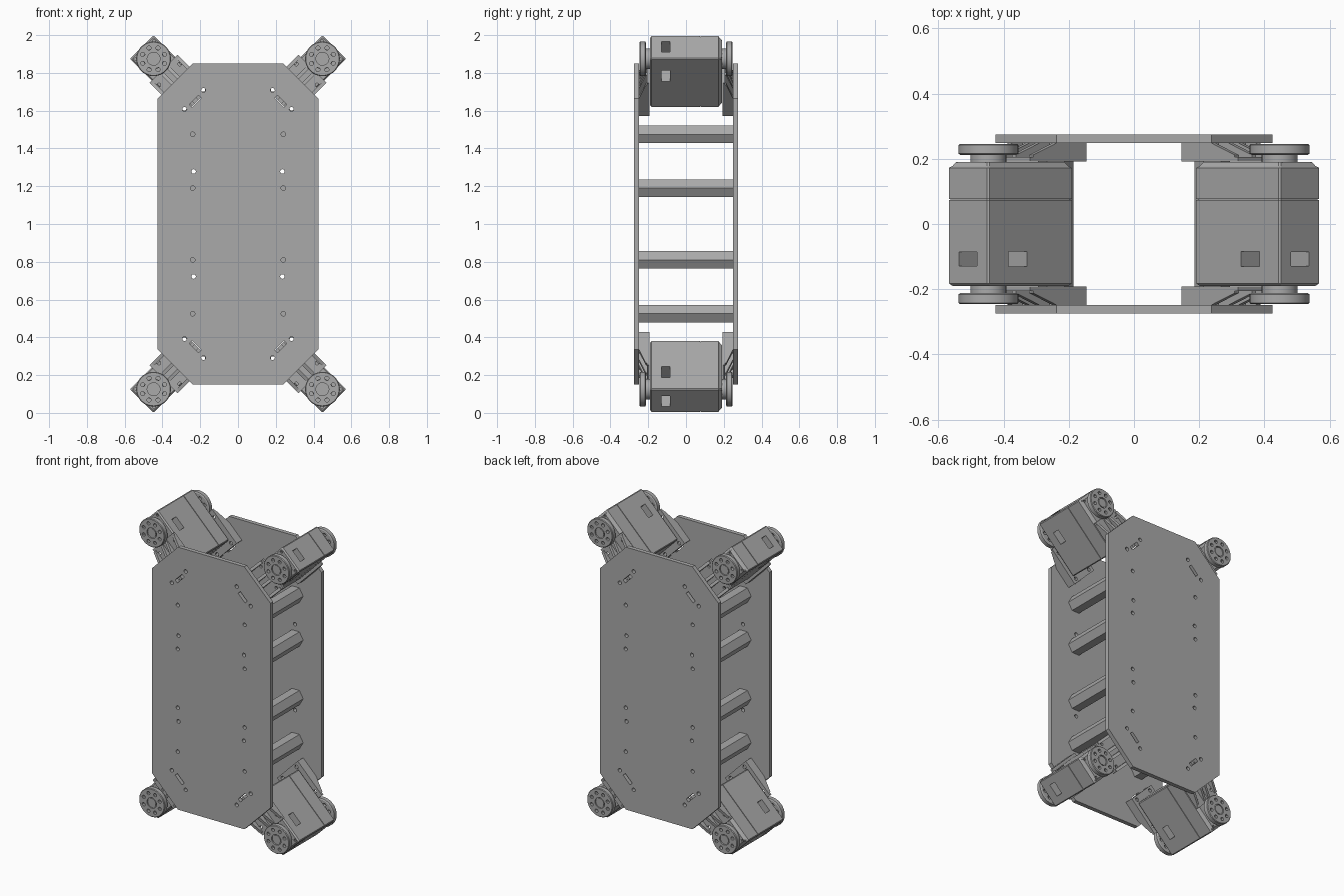
import bpy, bmesh, math
from mathutils import Matrix, Vector

if "Cube" in bpy.data.objects:
    bpy.data.objects.remove(bpy.data.objects["Cube"])

grey = bpy.data.materials.new("plain_grey")
grey.use_nodes = True
GREY = (0.4, 0.4, 0.4, 1)
grey.diffuse_color = GREY
grey.node_tree.nodes["Principled BSDF"].inputs["Base Color"].default_value = GREY


def finish(name, bm):
    bmesh.ops.recalc_face_normals(bm, faces=bm.faces)
    me = bpy.data.meshes.new(name)
    bm.to_mesh(me)
    bm.free()
    me.materials.append(grey)
    ob = bpy.data.objects.new(name, me)
    bpy.context.collection.objects.link(ob)
    return ob


def box(bm, x0, x1, y0, y1, z0, z1):
    m = Matrix.Translation(((x0 + x1) / 2, (y0 + y1) / 2, (z0 + z1) / 2))
    m = m @ Matrix.Diagonal((x1 - x0, y1 - y0, z1 - z0, 1))
    bmesh.ops.create_cube(bm, size=1, matrix=m)


def rod(bm, x, z, r, y0, y1, n=16):
    # cylinder along y
    m = Matrix.Translation((x, (y0 + y1) / 2, z)) @ Matrix.Rotation(math.pi / 2, 4, 'X')
    bmesh.ops.create_cone(bm, cap_ends=True, segments=n, radius1=r, radius2=r,
                          depth=abs(y1 - y0), matrix=m)


def loft(bm, rings):
    # bridge equal-length loops of points, capped at both ends
    loops = [[bm.verts.new(p) for p in ring] for ring in rings]
    for a, b in zip(loops, loops[1:]):
        for i in range(len(a)):
            j = (i + 1) % len(a)
            bm.faces.new((a[i], a[j], b[j], b[i]))
    bm.faces.new(loops[0])
    bm.faces.new(loops[-1])


def cut(ob, bm):
    cutter = finish("cutter", bm)
    cutter.hide_render = True
    mod = ob.modifiers.new("cut", 'BOOLEAN')
    mod.operation, mod.object, mod.solver = 'DIFFERENCE', cutter, 'EXACT'
    mod.use_self = True
    dg = bpy.context.evaluated_depsgraph_get()
    me = bpy.data.meshes.new_from_object(ob.evaluated_get(dg))
    ob.modifiers.clear()
    ob.data = me
    bpy.data.objects.remove(cutter)


def smooth(ob):
    bpy.ops.object.select_all(action='DESELECT')
    ob.select_set(True)
    bpy.context.view_layer.objects.active = ob
    bpy.ops.object.shade_smooth_by_angle(angle=math.radians(30))


def octagon(hx, z0, z1, c, y):
    # rectangle with chamfered corners
    return [Vector((x, y, z)) for x, z in (
        (hx - c, z0), (hx, z0 + c), (hx, z1 - c), (hx - c, z1),
        (c - hx, z1), (-hx, z1 - c), (-hx, z0 + c), (c - hx, z0))]


QUADS = [(sx, sz) for sx in (1, -1) for sz in (1, -1)]

# Side plates with bolt holes and slots
for name, y0, y1 in (("front_plate", -0.275, -0.248), ("back_plate", 0.248, 0.275)):
    bm = bmesh.new()
    loft(bm, [octagon(0.425, 0.149, 1.851, 0.187, y) for y in (y0, y1)])
    plate = finish(name, bm)
    bm = bmesh.new()
    for sx, sz in QUADS:
        for x, z in ((0.24, 0.475), (0.235, 0.278), (0.24, 0.19), (0.283, 0.608), (0.183, 0.708)):
            rod(bm, sx * x, 1 + sz * z, 0.012, y0 - 0.01, y1 + 0.01)
        slot = bmesh.new()
        box(slot, -0.035, 0.035, y0 - 0.01, y1 + 0.01, -0.011, 0.011)
        slot.transform(Matrix.Translation((sx * 0.226, 0, 1 + sz * 0.65))
                       @ Matrix.Rotation(sx * sz * math.pi / 4, 4, 'Y'))
        tmp = bpy.data.meshes.new("slot")
        slot.to_mesh(tmp)
        slot.free()
        bm.from_mesh(tmp)
        bpy.data.meshes.remove(tmp)
    cut(plate, bm)

# Hexagonal spacer bars
for sx in (1, -1):
    for i, z in enumerate((0.525, 0.81, 1.19, 1.475)):
        bm = bmesh.new()
        ring = [(0.054 * math.cos(k * math.pi / 3), 0.054 * math.sin(k * math.pi / 3)) for k in range(6)]
        loft(bm, [[(sx * 0.24 + x, y, z + h) for x, h in ring] for y in (-0.248, 0.248)])
        finish(f"spacer_bar_{'left' if sx > 0 else 'right'}_{i + 1}", bm)


def motor_body():
    # case with a seam groove and chamfered ends
    bm = bmesh.new()
    profile = ((-0.19, 0.008), (-0.182, 0), (0.073, 0), (0.073, 0.004), (0.077, 0.004),
               (0.077, 0), (0.172, 0), (0.178, 0.008), (0.19, 0.016))
    loft(bm, [octagon(0.0885 - d, d - 0.28, 0.089 - d, 0.006, y) for y, d in profile])
    ob = finish("motor_body", bm)
    # cable windows on the sides and the end, and screw holes
    bm = bmesh.new()
    box(bm, -0.2, 0.2, -0.13, -0.085, -0.08, 0)
    box(bm, -0.039, 0.039, -0.129, -0.086, -0.05, 0.2)
    for sx in (1, -1):
        for z in (0.066, -0.262):
            rod(bm, sx * 0.068, z, 0.008, -0.2, -0.17, 10)
            rod(bm, sx * 0.062, z, 0.008, 0.17, 0.2, 10)
    cut(ob, bm)
    return ob


def motor_horn(s):
    # round disc on a hub, with a ring of holes and a centre boss
    bm = bmesh.new()
    rings = ((0.212, 0.086), (0.216, 0.092), (0.242, 0.092), (0.246, 0.088))
    loft(bm, [[(r * math.cos(k * math.tau / 40), s * y, r * math.sin(k * math.tau / 40))
               for k in range(40)] for y, r in rings])
    ob = finish("horn_disc", bm)
    bm = bmesh.new()
    for k in range(8):
        a = (k + 0.5) * math.tau / 8
        rod(bm, 0.062 * math.cos(a), 0.062 * math.sin(a), 0.011, s * 0.2, s * 0.26, 12)
    rod(bm, 0, 0, 0.034, s * 0.238, s * 0.26, 24)
    cut(ob, bm)
    smooth(ob)
    bm = bmesh.new()
    rod(bm, 0, 0, 0.055, s * 0.188, s * 0.213, 32)
    rod(bm, 0, 0, 0.028, s * 0.23, s * 0.244, 24)
    hub = finish("horn_hub", bm)
    smooth(hub)
    return [ob, hub]


def bracket(s):
    # mounting tray with wedge-shaped ribs
    bm = bmesh.new()
    box(bm, -0.105, 0.105, s * 0.192, s * 0.206, -0.322, -0.075)
    base = finish("bracket_base", bm)
    bm = bmesh.new()
    for sx in (1, -1):
        rod(bm, sx * 0.078, -0.118, 0.01, s * 0.18, s * 0.22, 12)
        rod(bm, sx * 0.07, -0.3, 0.012, s * 0.18, s * 0.22, 12)
    cut(base, bm)
    bm = bmesh.new()
    wedge = ((-0.322, 0.206), (-0.09, 0.206), (-0.09, 0.212), (-0.19, 0.248), (-0.322, 0.248))
    for x in (-0.096, -0.022, 0.022, 0.096):
        loft(bm, [[(x + d, s * y, z) for z, y in wedge] for d in (-0.009, 0.009)])
    box(bm, -0.088, 0.088, s * 0.206, s * 0.248, -0.25, -0.235)
    return [base, finish("bracket_ribs", bm)]


# Corner motors: one set built, then copied to each corner
parts = [motor_body()]
for side, s in (("front", -1), ("back", 1)):
    for ob in motor_horn(s) + bracket(s):
        ob.name = f"{ob.name}_{side}"
        parts.append(ob)
corners = (("upper_left", 45), ("lower_left", 135), ("lower_right", 225), ("upper_right", 315))
for corner, deg in corners:
    a = math.radians(deg)
    place = Matrix.Translation((math.copysign(0.447, math.sin(a)), 0,
                                1 + math.copysign(0.8745, math.cos(a))))
    for part in parts:
        ob = part.copy()
        ob.name = f"{part.name}_{corner}"
        ob.matrix_world = place @ Matrix.Rotation(a, 4, 'Y')
        bpy.context.collection.objects.link(ob)
for part in parts:
    bpy.data.objects.remove(part)
